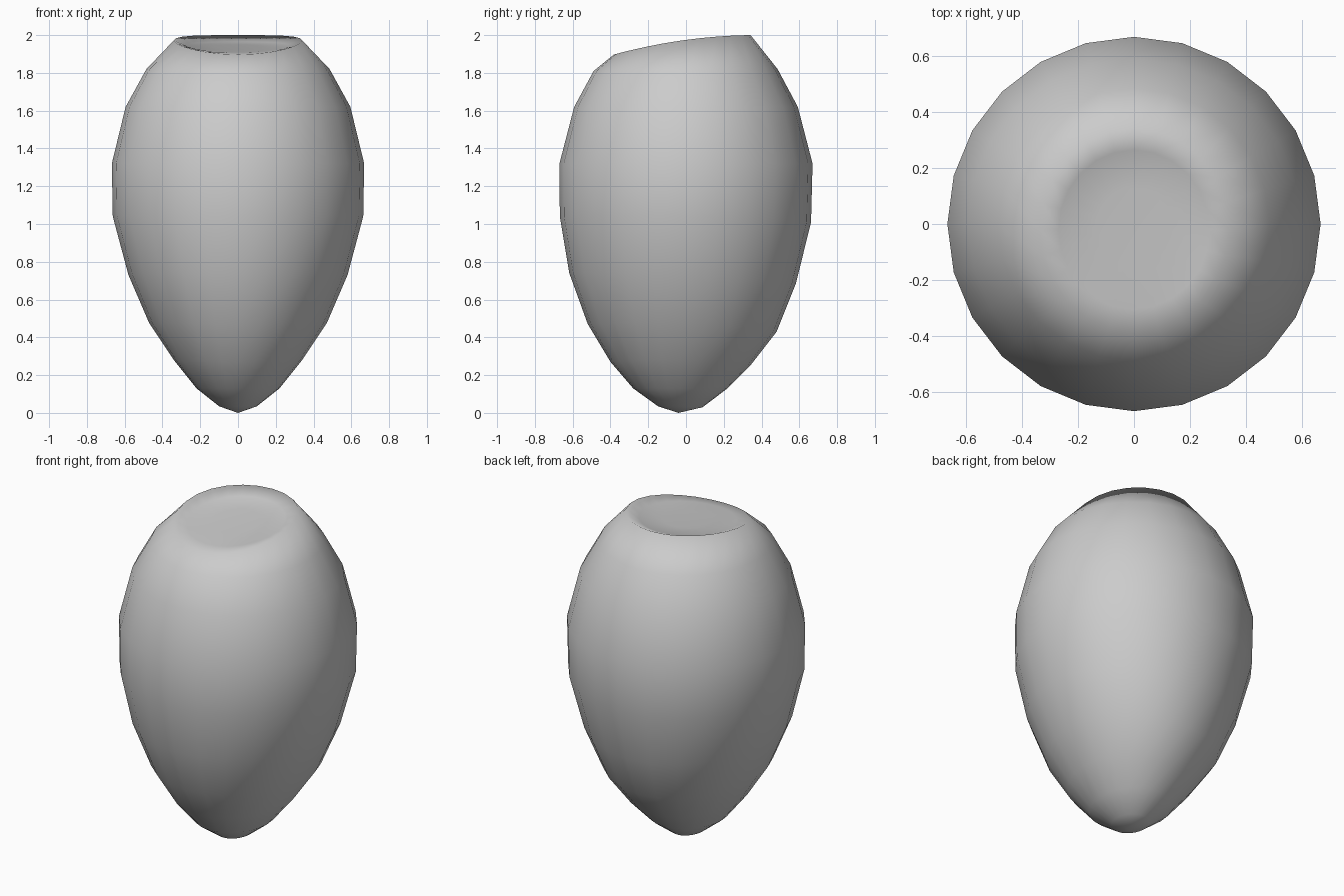
import bpy, bmesh
from math import sin, cos, pi

SIDES = 24
# Rings: half width x, half depth y, centre y, then z at front, side and back
RINGS = [
    (0.10, 0.118, -0.030, 0.035, 0.035, 0.030),
    (0.22, 0.25, -0.030, 0.130, 0.130, 0.130),
    (0.34, 0.37, -0.030, 0.270, 0.280, 0.250),
    (0.47, 0.50, -0.020, 0.470, 0.475, 0.430),
    (0.58, 0.60, -0.018, 0.740, 0.730, 0.685),
    (0.663, 0.665, -0.003, 1.040, 1.040, 1.010),
    (0.668, 0.670, 0.000, 1.320, 1.320, 1.320),
    (0.595, 0.592, 0.000, 1.620, 1.620, 1.620),
    (0.485, 0.487, -0.002, 1.810, 1.820, 1.820),
    (0.340, 0.362, -0.020, 1.897, 1.972, 2.000),   # slanted lip
    (0.270, 0.285, -0.020, 1.908, 1.945, 1.965),   # shallow recessed top
    (0.130, 0.140, -0.010, 1.922, 1.937, 1.950),
]


def ring_points(rx, ry, cy, zf, zs, zb):
    for i in range(SIDES):
        a = 2 * pi * i / SIDES
        s = sin(a)
        z = zs + (zb - zf) / 2 * s + ((zf + zb) / 2 - zs) * s * s
        yield (rx * cos(a), cy + ry * s, z)


# Egg-shaped body with a cut, slightly hollow top
bm = bmesh.new()
rings = [[bm.verts.new(p) for p in ring_points(*r)] for r in RINGS]
tip = bm.verts.new((0, -0.04, 0))
top = bm.verts.new((0, 0, 1.936))
for i in range(SIDES):
    j = (i + 1) % SIDES
    for a, b in zip(rings, rings[1:]):
        bm.faces.new((a[i], a[j], b[j], b[i]))
    bm.faces.new((tip, rings[0][j], rings[0][i]))
    bm.faces.new((top, rings[-1][i], rings[-1][j]))
bmesh.ops.recalc_face_normals(bm, faces=bm.faces[:])
for f in bm.faces:
    f.smooth = True
mesh = bpy.data.meshes.new("egg_body")
bm.to_mesh(mesh)
bm.free()
bpy.context.collection.objects.link(bpy.data.objects.new("egg_body", mesh))
